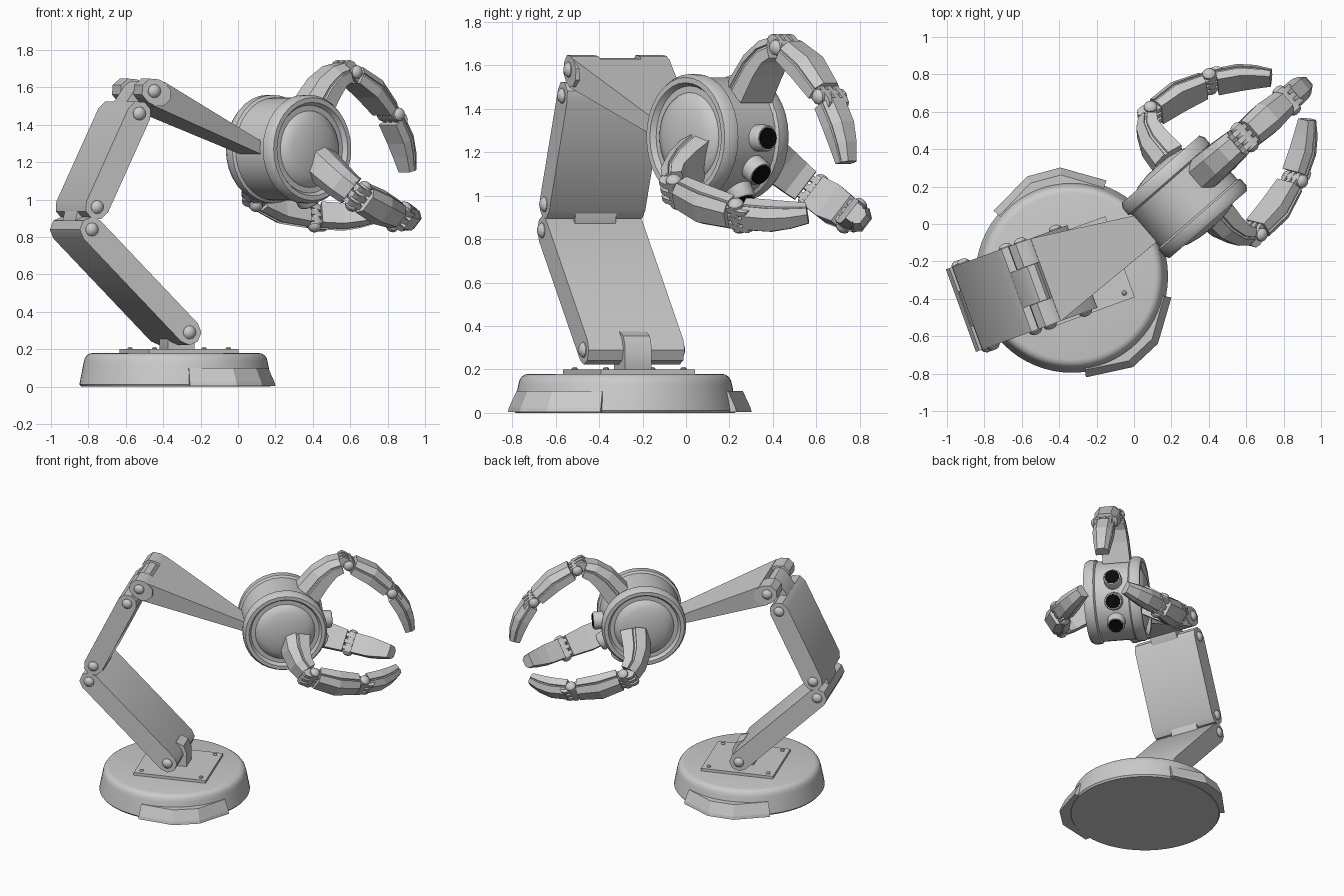
import bpy, bmesh
from math import radians, cos, sin, pi
from mathutils import Matrix, Vector

cube = bpy.data.objects.get("Cube")
if cube:
    bpy.data.objects.remove(cube)


def material(name, value):
    m = bpy.data.materials.new(name)
    m.use_nodes = True
    colour = (value, value, value, 1)
    m.diffuse_color = colour
    m.node_tree.nodes["Principled BSDF"].inputs["Base Color"].default_value = colour
    return m


GREY = material("light grey", 0.6)
BLACK = material("black", 0.003)


def rot(deg, axis):
    return Matrix.Rotation(radians(deg), 4, axis)


def move(x, y, z):
    return Matrix.Translation((x, y, z))


def build(name, rings, frame, mat=GREY, smooth=35):
    """Skin a list of equal closed rings and cap both ends."""
    bm = bmesh.new()
    rows = [[bm.verts.new(frame @ Vector(p)) for p in ring] for ring in rings]
    count = len(rows[0])
    for a, b in zip(rows, rows[1:]):
        for i in range(count):
            j = (i + 1) % count
            bm.faces.new((a[i], a[j], b[j], b[i]))
    bm.faces.new(rows[0][::-1])
    bm.faces.new(rows[-1])
    bmesh.ops.recalc_face_normals(bm, faces=bm.faces)
    me = bpy.data.meshes.new(name)
    bm.to_mesh(me)
    bm.free()
    me.materials.append(mat)
    ob = bpy.data.objects.new(name, me)
    bpy.context.collection.objects.link(ob)
    if smooth:
        bpy.ops.object.select_all(action='DESELECT')
        ob.select_set(True)
        bpy.context.view_layer.objects.active = ob
        bpy.ops.object.shade_smooth_by_angle(angle=radians(smooth))
    return ob


def lathe(name, profile, frame, sides=24, mat=GREY):
    """Spin (radius, height) points about local z."""
    rings = [[(r * cos(2 * pi * i / sides), r * sin(2 * pi * i / sides), h)
              for i in range(sides)] for r, h in profile]
    return build(name, rings, frame, mat)


def capsule(name, p, q, radius, half, frame, steps=4):
    """Rounded bar from p to q in local xz, extruded along y."""
    p, q = Vector(p), Vector(q)
    d = (q - p).normalized()
    side = Vector((-d.y, d.x))
    outline = []
    for centre, start in ((q, -90), (p, 90)):
        for k in range(steps + 1):
            a = radians(start + 180 * k / steps)
            outline.append(centre + (d * cos(a) + side * sin(a)) * radius)
    return build(name, [[(o.x, y, o.y) for o in outline] for y in (-half, half)], frame)


def loft(name, stations, frame):
    """Armour-like finger section through (x, z, half depth, half width) stations."""
    section = [(1, -1), (1, 0), (.88, .05), (.88, .22), (1, .28), (.55, 1)]
    section += [(-w, d) for w, d in reversed(section)]
    rings = []
    for i, (x, z, depth, width) in enumerate(stations):
        a, b = stations[max(i - 1, 0)], stations[min(i + 1, len(stations) - 1)]
        t = Vector((b[0] - a[0], b[1] - a[1])).normalized()
        rings.append([(x - t.y * d * depth, w * width, z + t.x * d * depth)
                      for w, d in section])
    return build(name, rings, frame, smooth=0)


def bolt_pair(name, x, z, half, radius, frame):
    """Domed bolt heads on both ends of a hinge pin."""
    dome = [(radius, -.01), (radius, .004), (radius * .75, radius * .45), (radius * .3, radius * .65)]
    for side, turn in (("front", 90), ("back", -90)):
        y = -half if turn == 90 else half
        lathe(f"{name}_{side}", dome, frame @ move(x, y, z) @ rot(turn, 'X'), 12)


# Base disc and its two floor pads
base = move(-.333, -.28, 0)
lathe("base", [(.505, 0), (.515, .012), (.492, .13), (.486, .152), (.476, .167), (.462, .176),
               (.445, .18), (.05, .18)], base, 64)
for name, angle in (("back_pad", 105), ("front_pad", -47)):
    rings = []
    for turn, reach in ((-35, .545), (-9, .585), (9, .585), (35, .545)):
        a = radians(angle + turn)
        rings.append([(r * cos(a), r * sin(a), z) for r, z in
                      ((.46, .004), (reach, .004), (reach - .005, .025), (reach - .04, .1), (.46, .1))])
    build(name, rings, base, smooth=0)

# Mounting plate, screws and bracket
arm = move(-.34, -.25, 0) @ rot(20, 'Z')
plate = arm @ move(.02, -.02, 0)
build("mounting_plate", [[(sx * .255, sy * .23, z) for sx, sy in ((-1, -1), (1, -1), (1, 1), (-1, 1))]
                         for z in (.175, .2)], plate, smooth=0)
for sx in (-1, 1):
    for sy in (-1, 1):
        lathe("plate_screw", [(.014, .195), (.014, .205), (.007, .212)],
              plate @ move(sx * .21, sy * .19, 0), 10)
capsule("bracket", (.015, .2), (.015, .3), .075, .065, arm)

# Lower arm, upper arm and the links between their hinges
foot, elbow_low = (0, .29), (-.555, .84)
elbow_high, wrist_low, wrist_high = (-.525, .96), (-.285, 1.46), (-.2, 1.58)
capsule("lower_arm", foot, elbow_low, .068, .235, arm)
capsule("upper_arm", elbow_high, wrist_low, .068, .235, arm)
for name, p, q in (("elbow_link", elbow_low, elbow_high), ("wrist_link", wrist_low, wrist_high)):
    capsule(name, p, q, .055, .1, arm)
for x, z in (foot, elbow_low, elbow_high, wrist_low, wrist_high):
    bolt_pair("arm_bolt", x, z, .235, .036, arm)

# Tapering forearm: split hinge knuckles, then a wedge to the head
head = move(.27, .145, 1.27) @ rot(41, 'Z')
for y in (-.168, .168):
    capsule("forearm_hinge", (-.205, 1.582), (-.17, 1.564), .068, .067, arm @ move(0, y, 0))


def cross(frame, x, z, half, thick, lean):
    """Rectangle across the forearm, its upper edge pushed forward by lean."""
    return [frame @ Vector((x + lean * s, y, z + s * thick))
            for y, s in ((-half, -1), (half, -1), (half, 1), (-half, 1))]


build("forearm", [cross(arm, -.17, 1.564, .235, .064, .03), cross(head, -.25, 0, .085, .03, .01)],
      Matrix.Identity(4), smooth=0)

# Round head: drum, raised rims, recessed domes
half_profile = [(.275, .115), (.29, .125), (.29, .17), (.275, .195), (.25, .195), (.235, .17),
                (.205, .17), (.195, .185), (.15, .205), (.08, .218), (.01, .222)]
profile = [(r, -h) for r, h in reversed(half_profile)] + half_profile
lathe("head", profile, head @ rot(90, 'X'), 32)

# Three lens tubes with dark ends
for tilt in (1, 31, 61):
    tube = head @ move(0, .015, 0) @ rot(tilt, 'Y') @ rot(90, 'Y')
    lathe("lens_tube", [(.062, .2), (.062, .325), (.056, .335), (.048, .335)], tube, 20)
    lathe("lens", [(.05, .333), (.05, .339)], tube, 20, BLACK)

# Three identical fingers around the tilted grip axis
hand = head @ rot(24, 'Y') @ move(0, .03, .075)
knuckles = ((.245, .485), (.61, .4))
sections = {
    "finger_root": [(.07, .185, .085, .095), (.105, .33, .075, .09), (.15, .42, .06, .085), (.2, .465, .05, .08)],
    "finger_middle": [(.285, .485, .05, .08), (.43, .47, .058, .088), (.575, .415, .05, .075)],
    "finger_tip": [(.64, .38, .05, .07), (.74, .31, .052, .068), (.8, .245, .046, .058), (.85, .175, .034, .045)],
}
for turn in (0, 120, 240):
    finger = hand @ rot(turn, 'X')
    for name, stations in sections.items():
        loft(name, stations, finger)
    for x, z in knuckles:
        joint = finger @ move(x, 0, z)
        lathe("knuckle_pin", [(.034, -.07), (.034, .07)], joint @ rot(90, 'X'), 16)
        for y in (-.045, 0, .045):
            capsule("knuckle_tab", (-.045, .012), (.045, -.012), .034, .014, joint @ move(0, y, 0))
        bolt_pair("knuckle_bolt", 0, 0, .068, .036, joint)
